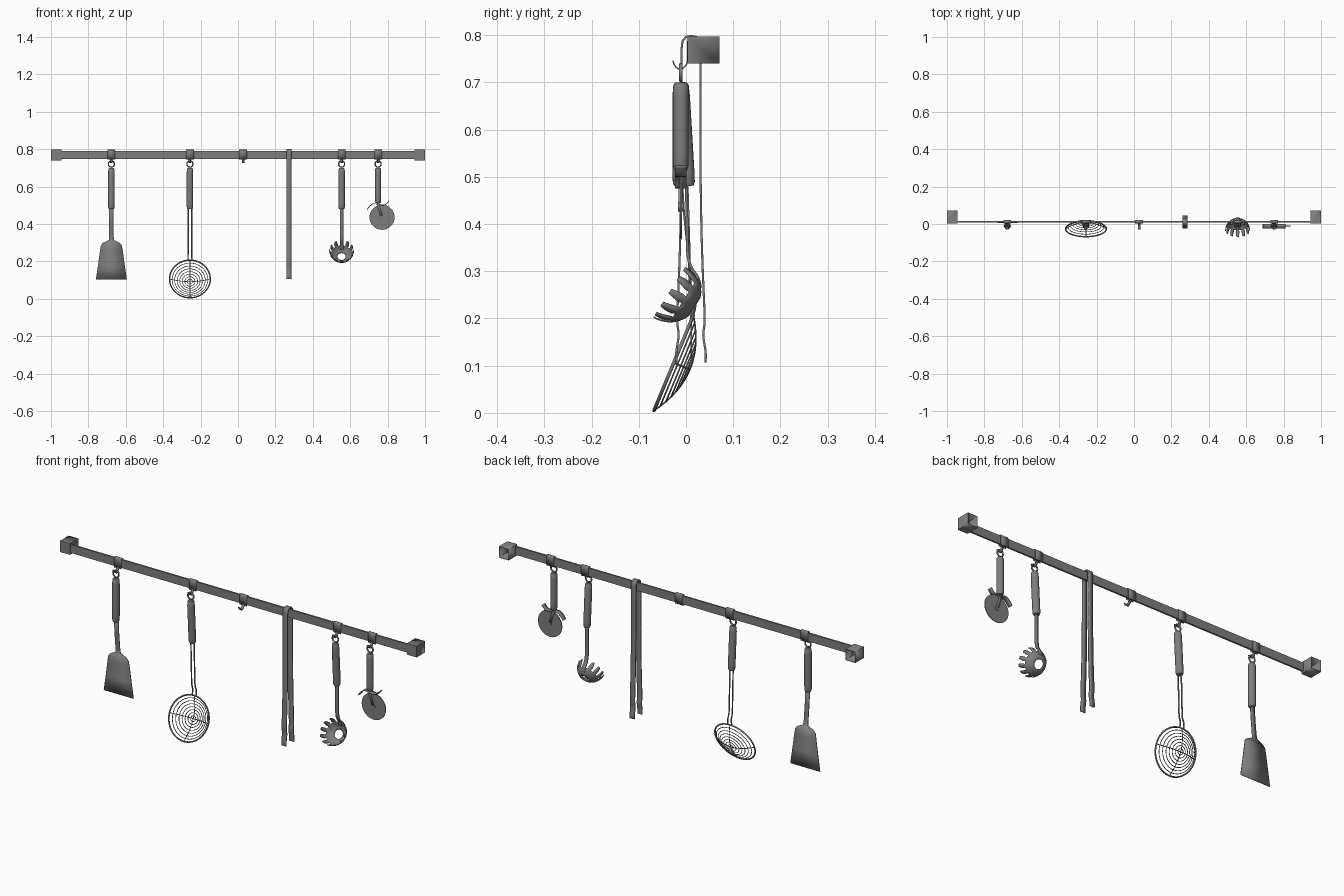
import bpy, bmesh, math
from mathutils import Vector as V

if "Cube" in bpy.data.objects:
    bpy.data.objects.remove(bpy.data.objects["Cube"])

steel = bpy.data.materials.new("dark_steel")
steel.diffuse_color = (.21, .21, .21, 1)
steel.use_nodes = True
steel.node_tree.nodes["Principled BSDF"].inputs["Base Color"].default_value = steel.diffuse_color

def finish(o, angle):
    o.data.materials.append(steel)
    bpy.ops.object.select_all(action='DESELECT')
    o.select_set(True)
    bpy.context.view_layer.objects.active = o
    if o.type == 'CURVE':
        bpy.ops.object.convert(target='MESH')
    bpy.ops.object.shade_smooth_by_angle(angle=math.radians(angle))
    return o

def add(name, bm, thick=0, offset=0):
    bmesh.ops.recalc_face_normals(bm, faces=bm.faces)
    me = bpy.data.meshes.new(name)
    bm.to_mesh(me)
    bm.free()
    o = bpy.data.objects.new(name, me)
    bpy.context.collection.objects.link(o)
    if thick:
        m = o.modifiers.new("thickness", 'SOLIDIFY')
        m.thickness, m.offset = thick, offset
    return finish(o, 35)

def smooth(pts, n=5):
    """Catmull-Rom resampling of a point list."""
    p = [V(q) for q in pts]
    p = [2*p[0]-p[1]] + p + [2*p[-1]-p[-2]]
    out = []
    for i in range(1, len(p)-2):
        a, b, c, d = p[i-1:i+3]
        for k in range(n):
            t = k/n
            out.append(0.5*(2*b + (c-a)*t + (2*a-5*b+4*c-d)*t*t + (3*b-a-3*c+d)*t**3))
    return out + [p[-2]]

def ribbon(name, pts, widths, thick, axis=(1, 0, 0)):
    """Flat strip along a path, width along the given axis."""
    axis = V(axis)
    if not isinstance(widths, list):
        widths = [widths]*len(pts)
    bm = bmesh.new()
    rows = [[bm.verts.new(V(p)+axis*w*s) for s in (-.5, .5)] for p, w in zip(pts, widths)]
    for a, b in zip(rows, rows[1:]):
        bm.faces.new((a[0], a[1], b[1], b[0]))
    return add(name, bm, thick)

def wire(name, pts, r, closed=False):
    cu = bpy.data.curves.new(name, 'CURVE')
    cu.dimensions = '3D'
    cu.bevel_depth, cu.bevel_resolution, cu.use_fill_caps = r, 1, True
    s = cu.splines.new('POLY')
    s.points.add(len(pts)-1)
    for q, p in zip(s.points, pts):
        q.co = (*p, 1)
    s.use_cyclic_u = closed
    o = bpy.data.objects.new(name, cu)
    bpy.context.collection.objects.link(o)
    finish(o, 60)

def box(name, lo, hi, open_back=False):
    bm = bmesh.new()
    bmesh.ops.create_cube(bm, size=1)
    for v in bm.verts:
        v.co = [l + (c+.5)*(h-l) for l, h, c in zip(lo, hi, v.co)]
    if open_back:
        back = max(bm.faces, key=lambda f: f.calc_center_median().y)
        bmesh.ops.delete(bm, geom=[back], context='FACES')
    return add(name, bm, .003 if open_back else 0, -1)

def disc(name, x, y, z, r, depth, n=40):
    bm = bmesh.new()
    bmesh.ops.create_cone(bm, cap_ends=True, segments=n, radius1=r, radius2=r, depth=depth)
    o = add(name, bm)
    o.rotation_euler.x = math.pi/2
    o.location = (x, y, z)

HY = -.011   # depth at which the tools hang

def handle(name, x, length, r=.0175, tilt=0):
    """Turned grip with a hanging ring on top."""
    prof = [(.007, 0), (.013, -.001), (.0165, -.008), (r, -.03), (r, -length+.03),
            (r*.97, -length+.008), (r*.8, -length)]
    bm = bmesh.new()
    n = 20
    rows = [[bm.verts.new((a*math.cos(2*math.pi*k/n), a*math.sin(2*math.pi*k/n), z))
             for k in range(n)] for a, z in prof]
    for a, b in zip(rows, rows[1:]):
        for k in range(n):
            bm.faces.new((a[k], a[(k+1) % n], b[(k+1) % n], b[k]))
    bm.faces.new(rows[0])
    bm.faces.new(rows[-1])
    o = add(name + "_handle", bm)
    o.location = (x, HY, .7)
    o.rotation_euler.x = tilt
    ring = [(x+.016*math.cos(t*math.pi/12), HY, .721+.017*math.sin(t*math.pi/12)) for t in range(24)]
    wire(name + "_hanging_ring", ring, .004, True)

# wall rail and hollow end brackets
box("rail", (-.96, .008, .748), (.96, .017, .79))
for s, side in ((-1, "left"), (1, "right")):
    box(side + "_bracket", (s*.9725-.0275, .003, .74), (s*.9725+.0275, .071, .797), True)

# hooks: wide strap over the rail plus a narrow J
for i, x in enumerate((-.677, -.257, .027, .554, .749)):
    strap = [(x, .019, .744), (x, .019, .787), (x, .016, .794), (x, .011, .796),
             (x, .007, .794), (x, .004, .787), (x, .004, .744)]
    ribbon(f"hook_strap_{i}", strap, .041, .003)
    jay = smooth([(x, .004, .752), (x, .001, .738), (x, -.011, .728), (x, -.022, .733), (x, -.028, .746)], 4)
    ribbon(f"hook_{i}", jay, .013, .003)

# spatula: shaft and blade in one strip
X = -.677
handle("spatula", X, .22)
spat = [(.50, -.009, .024), (.42, -.004, .024), (.34, .004, .024), (.315, .007, .028), (.307, .008, .055),
        (.299, .008, .09), (.285, .009, .113), (.26, .01, .121), (.18, .011, .143), (.102, .011, .166)]
ribbon("spatula_blade", [(X, y, z) for z, y, w in spat], [w for z, y, w in spat], .004)

# wire skimmer: tilted dish of rings and crossing wires
X = -.257
handle("skimmer", X, .22, tilt=.06)
for s in (-1, 1):
    wire(f"skimmer_stem_{s}", smooth([(X+s*.009, .002, .49), (X+s*.009, .006, .36), (X+s*.009, .009, .27),
                                      (X+s*.010, .019, .232), (X+s*.011, .014, .205)]), .0035)
R = .109
def dish(r, a):
    d = .037*(1-(r/R)**2)
    h = r*math.sin(a)
    return (X + r*math.cos(a), -.026 + .382*h + .924*d, .106 + .924*h - .382*d)
for k in range(1, 9):
    ring = [dish(R*k/8, 2*math.pi*t/48) for t in range(48)]
    wire(f"skimmer_ring_{k}", ring, .0038 if k == 8 else .0017, True)
for k in range(2):
    wire(f"skimmer_cross_{k}", [dish(R*t/10, k*math.pi/2) for t in range(-10, 11)], .002)

# tongs draped over the rail
X, C = .2725, .0105
leg = [(.031, .107), (.031, .13), (.026, .165), (.029, .20), (.025, .30), (.022, .40), (.020, .55), (.020, .77)]
arch = [(.018, .787), (.011, .796), (0, .7985)]
half = [(p.x, p.y) for p in smooth([(*q, 0) for q in leg], 3)] + arch
path = [(X, C-y, z) for y, z in half] + [(X, C+y, z) for y, z in half[-2::-1]]
ribbon("tongs", path, .027, .0045)

# pasta server: toothed half-sphere with drain hole
X = .554
handle("pasta_server", X, .22, tilt=.06)
ribbon("pasta_server_shaft", smooth([(X, .001, .49), (X, .002, .40), (X, .004, .335), (X, .012, .307),
                                     (X, .025, .287), (X, .031, .265)]), .018, .006)
bm = bmesh.new()
N, T = 12, [20, 30, 40, 50, 57, 66, 75, 84, 90]
def bowl(a, th, r=.065):
    th = math.radians(th)
    h, d = r*math.sin(th)*math.cos(a), r*math.cos(th)
    return (X + r*math.sin(th)*math.sin(a), -.034 + .536*h + .844*d, .258 + .844*h - .536*d)
step = 2*math.pi/N
for k in range(N):
    for i in range(len(T)-1):
        if i >= 4 and k == 0:
            continue
        for j in range(4):
            if i >= 4 and j in (0, 3):
                continue
            def corner(row, col):
                taper = 1.3 - .6*(T[row]-66)/24 if row > 4 else 1
                return bm.verts.new(bowl(step*(k + (col-2)/4*taper), T[row]))
            bm.faces.new([corner(i, j), corner(i, j+1), corner(i+1, j+1), corner(i+1, j)])
bmesh.ops.remove_doubles(bm, verts=bm.verts, dist=.0002)
add("pasta_server_bowl", bm, .003)

# pizza cutter: fork, thumb guard and wheel
X = .749
handle("pizza_cutter", X, .187, r=.0165)
for s in (-1, 1):
    ribbon(f"cutter_fork_{s}", [(X, HY+s*.004, .52), (X+.004, HY+s*.004, .49), (X+.021, HY+s*.004, .433)],
           .013, .002)
guard = smooth([(X-.059, HY, .476), (X-.045, HY, .495), (X-.025, HY, .508), (X, HY, .506),
                (X+.025, HY, .502), (X+.043, HY, .506), (X+.059, HY, .524)], 4)
ribbon("cutter_guard", guard, .024, .004, (0, 1, 0))
disc("cutter_wheel", X+.021, HY, .436, .067, .004, 48)
disc("cutter_hub", X+.021, HY, .436, .009, .011, 20)
